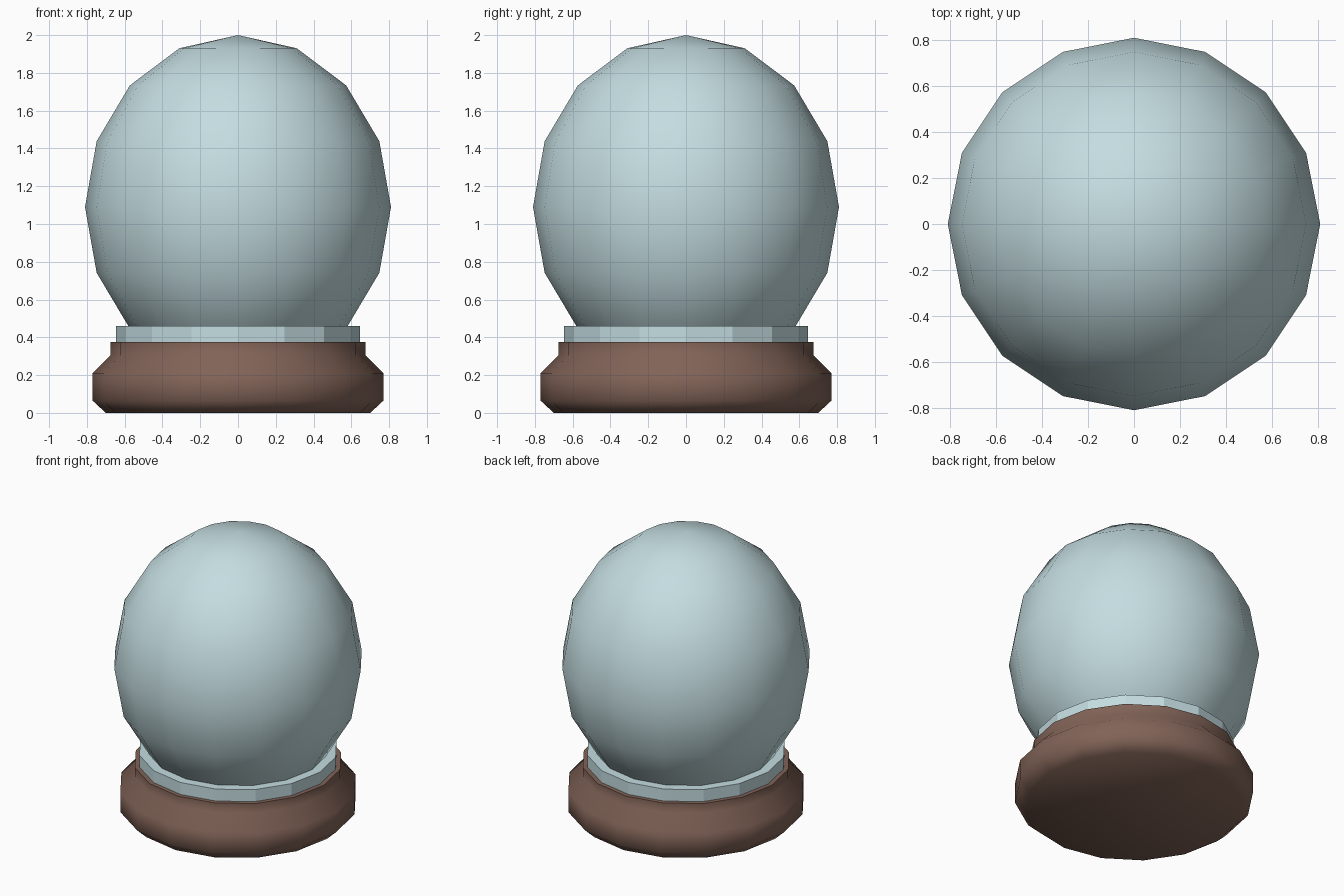
import bpy, math

cube = bpy.data.objects.get("Cube")
if cube:
    bpy.data.objects.remove(cube, do_unlink=True)

SIDES = 16


def make_material(name, rgb):
    mat = bpy.data.materials.new(name)
    mat.use_nodes = True
    mat.diffuse_color = (*rgb, 1)
    mat.node_tree.nodes["Principled BSDF"].inputs["Base Color"].default_value = (*rgb, 1)
    return mat


def lathe(name, profile, mat):
    """Closed solid of revolution from (radius, height) points, bottom to top."""
    verts, faces = [], []
    for r, z in profile:
        for i in range(SIDES):
            a = math.tau * i / SIDES
            verts.append((r * math.cos(a), r * math.sin(a), z))
    for k in range(len(profile) - 1):
        for i in range(SIDES):
            j = (i + 1) % SIDES
            lo, hi = k * SIDES, (k + 1) * SIDES
            faces.append((lo + i, lo + j, hi + j, hi + i))
    top = (len(profile) - 1) * SIDES
    faces.append(tuple(reversed(range(SIDES))))
    faces.append(tuple(range(top, top + SIDES)))
    mesh = bpy.data.meshes.new(name)
    mesh.from_pydata(verts, [], faces)
    mesh.materials.append(mat)
    obj = bpy.data.objects.new(name, mesh)
    bpy.context.collection.objects.link(obj)
    return obj


def smooth(obj, degrees):
    bpy.ops.object.select_all(action="DESELECT")
    obj.select_set(True)
    bpy.context.view_layer.objects.active = obj
    bpy.ops.object.shade_smooth_by_angle(angle=math.radians(degrees))


glass = make_material("pale_blue_glass", (0.55, 0.72, 0.75))
wood = make_material("brown_wood", (0.22, 0.125, 0.095))

# Rounded wooden base with a narrower neck
base = lathe("base", [(0.70, 0), (0.77, 0.065), (0.77, 0.21),
                      (0.675, 0.305), (0.675, 0.375)], wood)
smooth(base, 60)

# Faceted glass collar
lathe("collar", [(0.645, 0.36), (0.645, 0.46)], glass)

# Glass globe, slightly taller than wide, sunk into the base
bpy.ops.mesh.primitive_uv_sphere_add(segments=SIDES, ring_count=8, radius=1,
                                     location=(0, 0, 1.09))
globe = bpy.context.object
globe.name = "globe"
globe.scale = (0.81, 0.81, 0.91)
bpy.ops.object.transform_apply(location=False, rotation=False, scale=True)
globe.data.materials.append(glass)
smooth(globe, 60)
